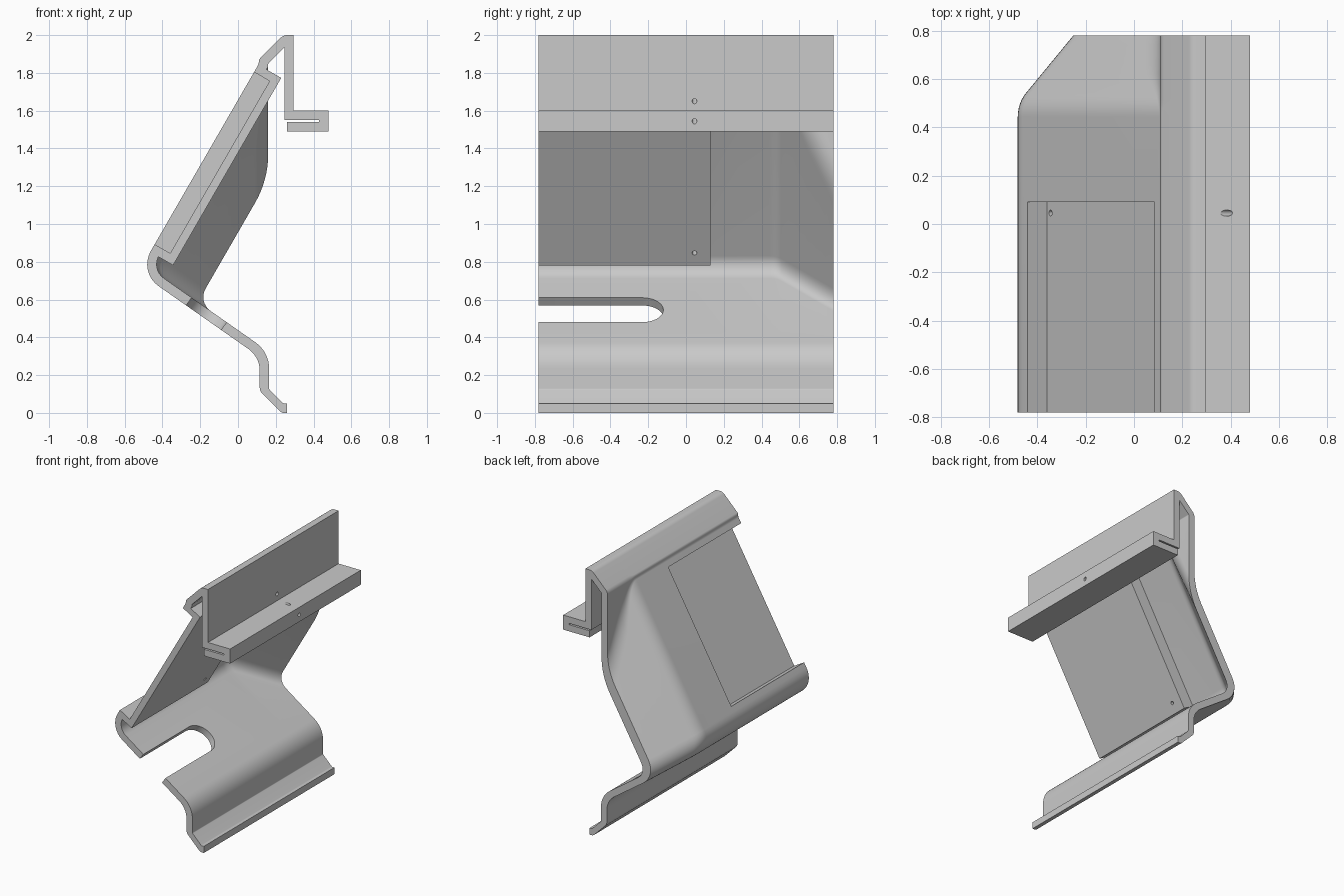
import bpy, bmesh, math
from mathutils import Vector, Matrix

cube = bpy.data.objects.get("Cube")
if cube:
    bpy.data.objects.remove(cube, do_unlink=True)

HALF = 0.78                                # half length along y
T = 0.05                                   # sheet thickness
U = Vector((0.5, 0, math.sqrt(0.75)))      # up the sloping panel
N = Vector((math.sqrt(0.75), 0, -0.5))     # into the sloping panel
FACE = -0.8284                             # panel outer face, measured along N

GREY = (0.59, 0.59, 0.59, 1)
grey = bpy.data.materials.new("plain_grey")
grey.use_nodes = True
grey.diffuse_color = GREY
grey.node_tree.nodes["Principled BSDF"].inputs["Base Color"].default_value = GREY


def panel_point(u, d, y=0.0):
    return U * u + N * (FACE + d) + Vector((0, y, 0))


def make_object(name, bm):
    bmesh.ops.recalc_face_normals(bm, faces=bm.faces)
    mesh = bpy.data.meshes.new(name)
    bm.to_mesh(mesh)
    bm.free()
    mesh.materials.append(grey)
    obj = bpy.data.objects.new(name, mesh)
    bpy.context.collection.objects.link(obj)
    return obj


def loft(name, rings):
    bm = bmesh.new()
    loops = [[bm.verts.new(p) for p in ring] for ring in rings]
    n = len(loops[0])
    for a, b in zip(loops, loops[1:]):
        for i in range(n):
            j = (i + 1) % n
            bm.faces.new((a[i], a[j], b[j], b[i]))
    caps = [bm.faces.new(loops[0][::-1]), bm.faces.new(loops[-1])]
    bm.normal_update()
    bmesh.ops.triangulate(bm, faces=caps, ngon_method='EAR_CLIP')
    return make_object(name, bm)


def rounded(corners, steps=8):
    """Polyline of (x, z, radius) corners with filleted bends."""
    out = []
    for i, (x, z, r) in enumerate(corners):
        p = Vector((x, z))
        if r == 0:
            out.append(p)
            continue
        a = Vector(corners[i - 1][:2]) - p
        b = Vector(corners[i + 1][:2]) - p
        half = a.angle(b) / 2
        t = min(r / math.tan(half), 0.45 * a.length, 0.45 * b.length)
        a.normalize()
        b.normalize()
        r = t * math.tan(half)
        centre = p + (a + b).normalized() * (r / math.sin(half))
        start, end = p + a * t - centre, p + b * t - centre
        sweep = start.angle_signed(end)
        for k in range(steps + 1):
            w = -sweep * k / steps
            c, s = math.cos(w), math.sin(w)
            out.append(centre + Vector((start.x * c - start.y * s, start.x * s + start.y * c)))
    return out


def bends(d, foot, wall, web):
    """Corners where web, panel and upper wall meet, panel pushed in by d."""
    slope = math.sqrt(3)
    base = 1.83 - slope * 0.1 - 2 * d
    x = (web - base) / (slope + 0.7)
    return (foot, web - 0.7 * foot), (x, web - 0.7 * x), (wall, base + slope * wall)


def section(d_out, y_out, d_in, y_in):
    knee, heel, neck = bends(d_out, 0.115, 0.11, 0.377)
    outer = [(0.26, 0, 0), (0.23, 0, 0.04), (0.115, 0.115, 0.05), (*knee, 0.14),
             (*heel, 0.14), (*neck, 0.48), (0.11, 1.87, 0.05), (0.24, 2, 0.05),
             (0.295, 2, 0), (0.295, 1.6, 0), (0.48, 1.6, 0), (0.48, 1.49, 0), (0.26, 1.49, 0)]
    knee, heel, neck = bends(d_in, 0.165, 0.16, 0.438)
    inner = [(0.26, 0.05, 0), (0.24, 0.05, 0.01), (0.165, 0.125, 0.01), (*knee, 0.19),
             (*heel, 0.09), (*neck, 0.52), (0.16, 1.85, 0.01), (0.245, 1.935, 0),
             (0.245, 1.55, 0), (0.43, 1.55, 0), (0.43, 1.54, 0), (0.26, 1.54, 0)]
    ring = [Vector((p.x, y_out, p.y)) for p in rounded(outer)]
    ring += [Vector((p.x, y_in, p.y)) for p in reversed(rounded(inner))]
    return ring


# Folded sheet: straight run, rounded bend, then a 45 degree tapered back corner
R = 0.14
Y0 = 0.5 - R * math.tan(math.pi / 8)
rings = [section(0, -HALF, T, -HALF)]
for k in range(7):
    w = math.pi / 4 * k / 6
    rings.append(section(R * (1 - math.cos(w)), Y0 + R * math.sin(w),
                         R - (R - T) * math.cos(w), Y0 + (R - T) * math.sin(w)))
c45 = math.cos(math.pi / 4)
d_out, y_out = R * (1 - c45), Y0 + R * c45
d_in, y_in = R - (R - T) * c45, Y0 + (R - T) * c45
for k in range(1, 7):
    go_out, go_in = (HALF - y_out) * k / 6, (HALF - y_in) * k / 6
    rings.append(section(d_out + go_out, y_out + go_out, d_in + go_in, y_in + go_in))
bracket = loft("folded_bracket", rings)


def panel_box(name, u0, u1, d0, d1, y0, y1):
    return loft(name, [[panel_point(u, d, y) for u, d in
                        ((u0, d0), (u1, d0), (u1, d1), (u0, d1))] for y in (y0, y1)])


def drill(name, u, length):
    bm = bmesh.new()
    bmesh.ops.create_cone(bm, cap_ends=True, segments=20, radius1=0.0125, radius2=0.0125,
                          depth=length)
    turn = Vector((0, 0, 1)).rotation_difference(N).to_matrix().to_4x4()
    place = Matrix.Translation(panel_point(u, 0.05 + length / 2, 0.045))
    bmesh.ops.transform(bm, matrix=place @ turn, verts=bm.verts)
    return make_object(name, bm)


def combine(tool, operation):
    tool.hide_render = True
    mod = bracket.modifiers.new(tool.name, 'BOOLEAN')
    mod.operation, mod.object, mod.solver = operation, tool, 'EXACT'
    bpy.context.view_layer.objects.active = bracket
    bpy.ops.object.modifier_apply(modifier=mod.name)
    bpy.data.objects.remove(tool, do_unlink=True)


# Thickened pad behind the panel, with an open-ended recess in its outer face
combine(panel_box("pad", 0.505, 1.65, 0.03, 0.14, -HALF, 0.13), 'UNION')
combine(panel_box("recess", 0.5525, 1.605, -0.1, 0.095, -1, 0.09), 'DIFFERENCE')

# Round-ended slot through the lower web
across = Vector((1, 0, -0.7)).normalized()
through = Vector((0.7, 0, 1)).normalized()
mid, r = Vector((-0.153, 0, 0.545)), 0.113
arc = [(r * math.cos(math.pi * k / 24), -0.233 + r * math.sin(math.pi * k / 24)) for k in range(25)]
outline = arc + [(-r, -1), (r, -1)]
combine(loft("slot", [[mid + across * a + Vector((0, y, 0)) + through * h for a, y in outline]
                      for h in (-0.15, 0.15)]), 'DIFFERENCE')

# Pin holes square to the panel
combine(drill("lower_pin_hole", 0.58, 0.2), 'DIFFERENCE')
combine(drill("upper_pin_hole", 1.577, 0.7), 'DIFFERENCE')

bpy.ops.object.select_all(action='DESELECT')
bracket.select_set(True)
bpy.context.view_layer.objects.active = bracket
bpy.ops.object.shade_smooth_by_angle(angle=math.radians(25))
